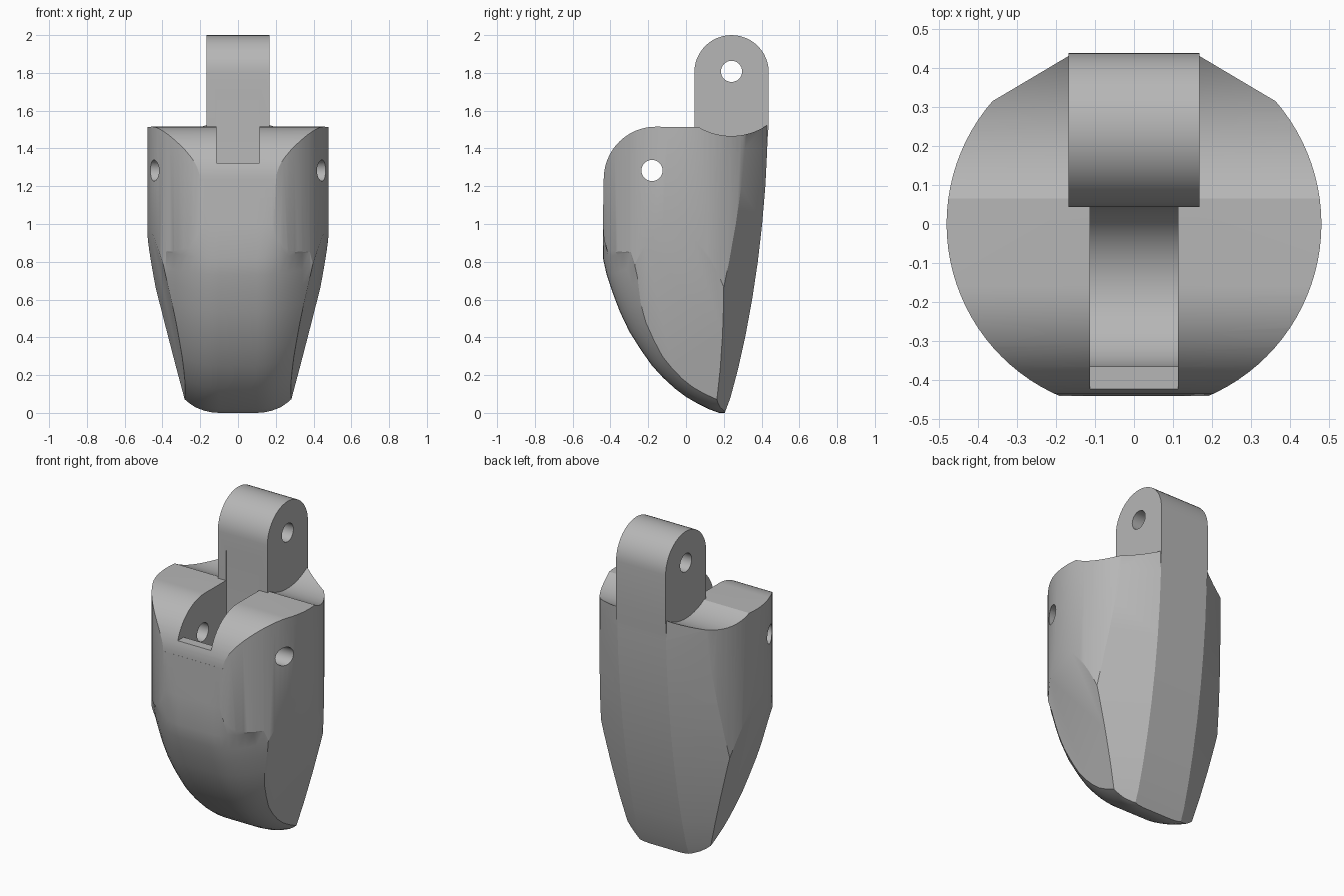
import bpy, bmesh
from math import sin, cos, pi, hypot
from mathutils import Vector

old = bpy.data.objects.get("Cube")
if old:
    bpy.data.objects.remove(old, do_unlink=True)

grey = bpy.data.materials.new("light_grey")
grey.use_nodes = True
grey.diffuse_color = (0.47, 0.47, 0.47, 1)
grey.node_tree.nodes["Principled BSDF"].inputs["Base Color"].default_value = (0.47, 0.47, 0.47, 1)


def loft(name, rings):
    """Closed solid through matching rings of points."""
    bm = bmesh.new()
    rows = [[bm.verts.new(p) for p in ring] for ring in rings]
    n = len(rows[0])
    for a, b in zip(rows, rows[1:]):
        for i in range(n):
            j = (i + 1) % n
            bm.faces.new((a[i], a[j], b[j], b[i]))
    bm.faces.new(rows[0])
    bm.faces.new(rows[-1])
    bmesh.ops.recalc_face_normals(bm, faces=bm.faces)
    mesh = bpy.data.meshes.new(name)
    bm.to_mesh(mesh)
    bm.free()
    mesh.materials.append(grey)
    obj = bpy.data.objects.new(name, mesh)
    bpy.context.collection.objects.link(obj)
    return obj


def across(name, profile, half):
    """Extrude a (y, z) profile across the width."""
    return loft(name, [[(x, y, z) for y, z in profile] for x in (-half, half)])


def arc(cy, cz, r, start, end, steps=24):
    angles = [start + (end - start) * i / steps for i in range(steps + 1)]
    return [(cy + r * cos(a), cz + r * sin(a)) for a in angles]


def combine(target, tool, operation):
    tool.hide_render = True
    mod = target.modifiers.new("combine", "BOOLEAN")
    mod.object, mod.operation, mod.solver = tool, operation, "EXACT"
    bpy.context.view_layer.objects.active = target
    bpy.ops.object.modifier_apply(modifier=mod.name)
    bpy.data.objects.remove(tool, do_unlink=True)


# Curved front and underside, rounded off towards the sides
belly = [(0.7, 0), (0.3, 0), (0.175, 0), (0.12, 0.02), (0.06, 0.05), (0, 0.085),
         (-0.06, 0.13), (-0.12, 0.185), (-0.18, 0.25), (-0.24, 0.335), (-0.3, 0.43),
         (-0.35, 0.535), (-0.39, 0.64), (-0.42, 0.73), (-0.44, 0.82)]
upper = [(-0.44, 1.0), (-0.435, 1.27), (-0.435, 1.7), (0.7, 1.7)]


def front_ring(x):
    d = min(0.17, 0.12 * (max(0, abs(x) - 0.1) / 0.25) ** 2)
    ring = []
    for i, (y, z) in enumerate(belly):
        a, b = belly[max(i - 1, 0)], belly[min(i + 1, len(belly) - 1)]
        ty, tz = b[0] - a[0], b[1] - a[1]
        k = d / hypot(ty, tz)
        ring.append((x, y + tz * k, z - ty * k))
    return ring + [(x, y, z) for y, z in upper]


half = [0.1, 0.14, 0.18, 0.22, 0.26, 0.3, 0.34, 0.38, 0.42, 0.5]
body = loft("fingertip_body", [front_ring(x) for x in [-h for h in reversed(half)] + half])

# Round plan outline
plan = arc(0, 0, 0.48, 0, 2 * pi, 96)[:-1]
combine(body, loft("round_plan", [[(x, y, z) for x, y in plan] for z in (-0.3, 1.8)]), "INTERSECT")

# Flat-centred back with slanted flanks
spine = [(0.16, -0.2), (0.205, 0), (0.235, 0.08), (0.275, 0.23), (0.315, 0.41), (0.35, 0.6),
         (0.38, 0.8), (0.403, 1.0), (0.42, 1.2), (0.43, 1.4), (0.435, 1.75)]
back = [[(x, y - 0.59 * max(0, abs(x) - 0.165), z) for y, z in spine]
        + [(x, -0.7, 1.75), (x, -0.7, -0.2)] for x in (-0.6, -0.165, 0.165, 0.6)]
combine(body, loft("back_shape", back), "INTERSECT")

# Top outline: rounded front shoulder and a hollow under the hinge tab
top = [(-0.6, -0.3), (-0.6, 1.24)] + arc(-0.16, 1.24, 0.275, pi, pi / 2)
top += arc(0.24, 1.808, 0.342, 1.33 * pi, 1.72 * pi) + [(0.7, 1.59), (0.7, -0.3)]
combine(body, across("top_shape", top, 0.7), "INTERSECT")

# Flat slanted side facets
bm = bmesh.new()
bm.from_mesh(body.data)
for side in (-1, 1):
    cut = bmesh.ops.bisect_plane(
        bm, geom=bm.verts[:] + bm.edges[:] + bm.faces[:], dist=1e-5,
        plane_co=(0.42 * side, 0.2, 0.6), plane_no=Vector((side, -0.15, -0.25)),
        clear_outer=True)
    rim = [e for e in cut["geom_cut"] if isinstance(e, bmesh.types.BMEdge)]
    bmesh.ops.holes_fill(bm, edges=rim, sides=0)
bmesh.ops.recalc_face_normals(bm, faces=bm.faces)
bm.to_mesh(body.data)
bm.free()

# Hinge tab
tab = [(0.045, 1.3), (0.42, 1.3), (0.438, 1.53)] + arc(0.241, 1.803, 0.197, 0, pi)
combine(body, across("hinge_tab", tab, 0.168), "UNION")

# Knuckle slot with a rounded floor, open over the front lip
slot = [(-0.365, 1.7)] + arc(-0.158, 1.285, 0.207, pi, 2 * pi) + [(0.049, 1.7)]
combine(body, across("knuckle_slot", slot, 0.113), "DIFFERENCE")
lip = [(-0.6, 1.323), (-0.3, 1.323), (-0.3, 1.7), (-0.6, 1.7)]
combine(body, across("slot_mouth", lip, 0.113), "DIFFERENCE")

# Pin holes
for y, z in ((-0.18, 1.283), (0.241, 1.808)):
    combine(body, across("pin_hole", arc(y, z, 0.056, 0, 2 * pi, 32)[:-1], 0.7), "DIFFERENCE")

# Smooth shading with crisp edges
bpy.ops.object.select_all(action="DESELECT")
body.select_set(True)
bpy.context.view_layer.objects.active = body
bpy.ops.object.shade_smooth_by_angle(angle=0.42)
